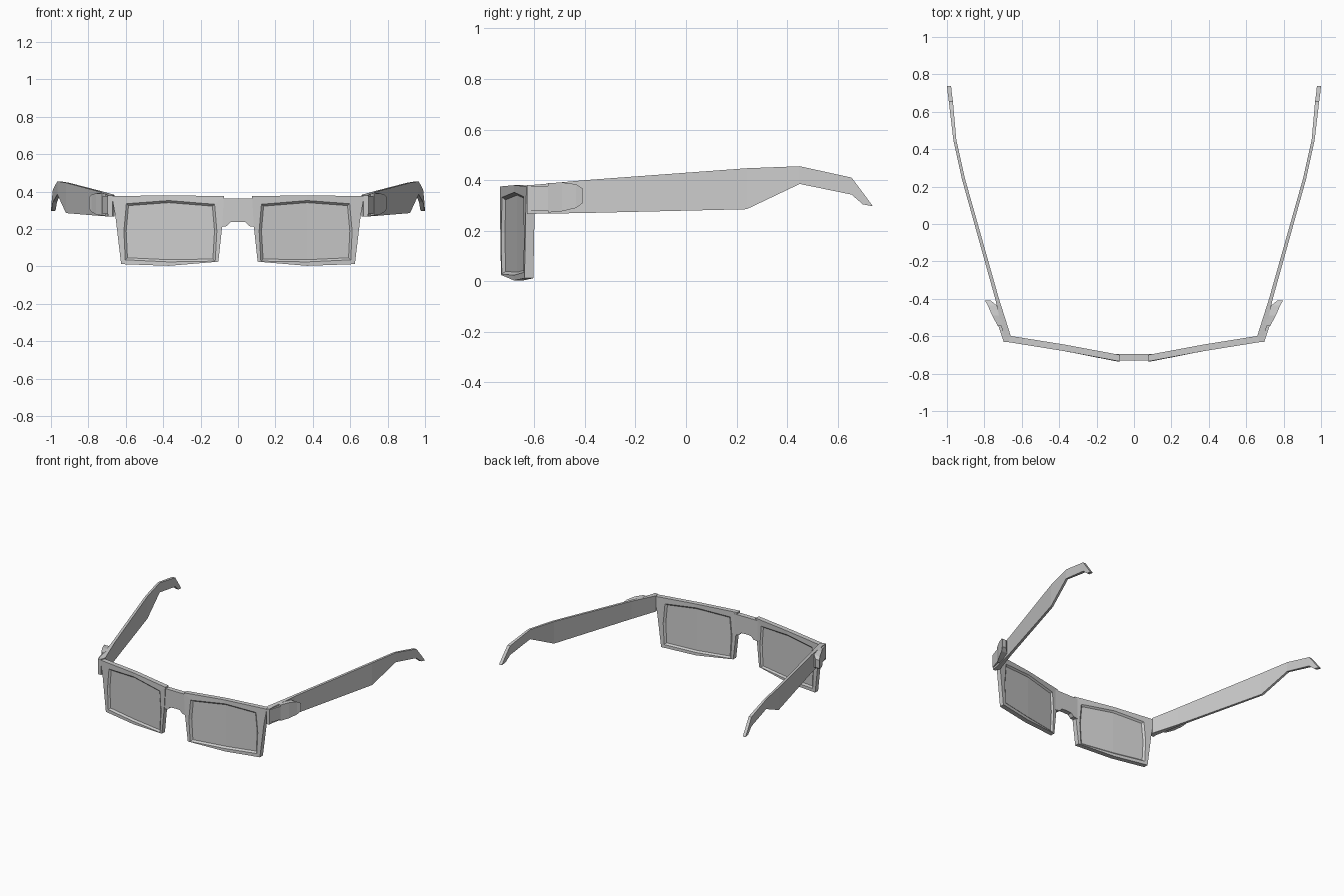
import bpy

cube = bpy.data.objects.get("Cube")
if cube:
    bpy.data.objects.remove(cube)

grey = bpy.data.materials.new("plain_grey")
grey.use_nodes = True
colour = (0.6, 0.6, 0.6, 1)
grey.diffuse_color = colour
grey.node_tree.nodes["Principled BSDF"].inputs["Base Color"].default_value = colour


def make(name, verts, faces):
    """Build a left-hand part and mirror it to the right."""
    mesh = bpy.data.meshes.new(name)
    mesh.from_pydata(verts, [], faces)
    mesh.materials.append(grey)
    obj = bpy.data.objects.new(name, mesh)
    bpy.context.collection.objects.link(obj)
    mirror = obj.modifiers.new("mirror", "MIRROR")
    mirror.use_clip = True
    return obj


def bridge_rings(rings, closed=False):
    """Quads joining each ring of points to the next one."""
    n, count = len(rings[0]), len(rings)
    faces = []
    for r in range(count if closed else count - 1):
        a, b = r * n, (r + 1) % count * n
        for i in range(n):
            j = (i + 1) % n
            faces.append((a + i, a + j, b + j, b + i))
    return [p for ring in rings for p in ring], faces


def loft_y(name, stations):
    """Bar along y; each station is y, inner x, outer x, low z, high z."""
    rings = [[(a, y, lo), (b, y, lo), (b, y, hi), (a, y, hi)]
             for y, a, b, lo, hi in stations]
    verts, faces = bridge_rings(rings)
    last = len(verts)
    return make(name, verts, faces + [(3, 2, 1, 0), tuple(range(last - 4, last))])


def wrap(x):
    """Front surface of the curved face of the frame."""
    path = [(0, -0.735), (0.09, -0.735), (0.37, -0.68), (0.7, -0.627)]
    for (x0, y0), (x1, y1) in zip(path, path[1:]):
        if x <= x1:
            return y0 + (y1 - y0) * (x - x0) / (x1 - x0)
    return path[-1][1]


def ring(outline, depth):
    return [(x, wrap(x) + depth, z) for x, z in outline]


# Frame rim: outer edge, and an opening that bevels in to the lens
outer = [(0.075, 0.375), (0.37, 0.38), (0.675, 0.375), (0.655, 0.265),
         (0.625, 0.012), (0.37, 0.003), (0.105, 0.025), (0.085, 0.21)]
opening = [(0.125, 0.332), (0.37, 0.352), (0.597, 0.335), (0.61, 0.19),
           (0.603, 0.035), (0.37, 0.024), (0.122, 0.028), (0.113, 0.19)]
pane = [(0.365 + (x - 0.365) * 0.95, 0.19 + (z - 0.19) * 0.93) for x, z in opening]
verts, faces = bridge_rings([ring(outer, 0), ring(opening, 0), ring(pane, 0.012),
                             ring(pane, 0.024), ring(opening, 0.035),
                             ring(outer, 0.035)], closed=True)
make("rim", verts, faces)

# Lens: two flat panels on each side
panels = [(0, 7, 6, 5, 1), (1, 5, 4, 3, 2)]
back = [tuple(8 + i for i in reversed(f)) for f in panels]
make("lens", ring(pane, 0.012) + ring(pane, 0.024), panels + back)

# Nose bridge
rings = [[(x, -0.73, lo), (x, -0.695, lo), (x, -0.695, 0.363), (x, -0.73, 0.363)]
         for x, lo in [(0, 0.238), (0.04, 0.236), (0.06, 0.215), (0.095, 0.21)]]
make("nose_bridge", *bridge_rings(rings))

# Temple arm, sweeping outward and dropping at the tip
loft_y("temple_arm", [
    (-0.63, 0.672, 0.695, 0.266, 0.38), (-0.595, 0.66, 0.698, 0.267, 0.382),
    (-0.4, 0.722, 0.742, 0.27, 0.4), (0.24, 0.903, 0.92, 0.285, 0.447),
    (0.45, 0.95, 0.966, 0.385, 0.455), (0.655, 0.968, 0.99, 0.343, 0.41),
    (0.7, 0.974, 0.996, 0.304, 0.35), (0.738, 0.978, 1.0, 0.297, 0.299)])

# Hinge block and its flared outer clip
loft_y("hinge_block", [(-0.63, 0.675, 0.697, 0.28, 0.376),
                       (-0.54, 0.69, 0.727, 0.28, 0.376)])
loft_y("hinge_clip", [(-0.545, 0.70, 0.728, 0.272, 0.388),
                      (-0.49, 0.712, 0.758, 0.277, 0.391),
                      (-0.435, 0.735, 0.782, 0.29, 0.384),
                      (-0.41, 0.765, 0.797, 0.308, 0.368)])
